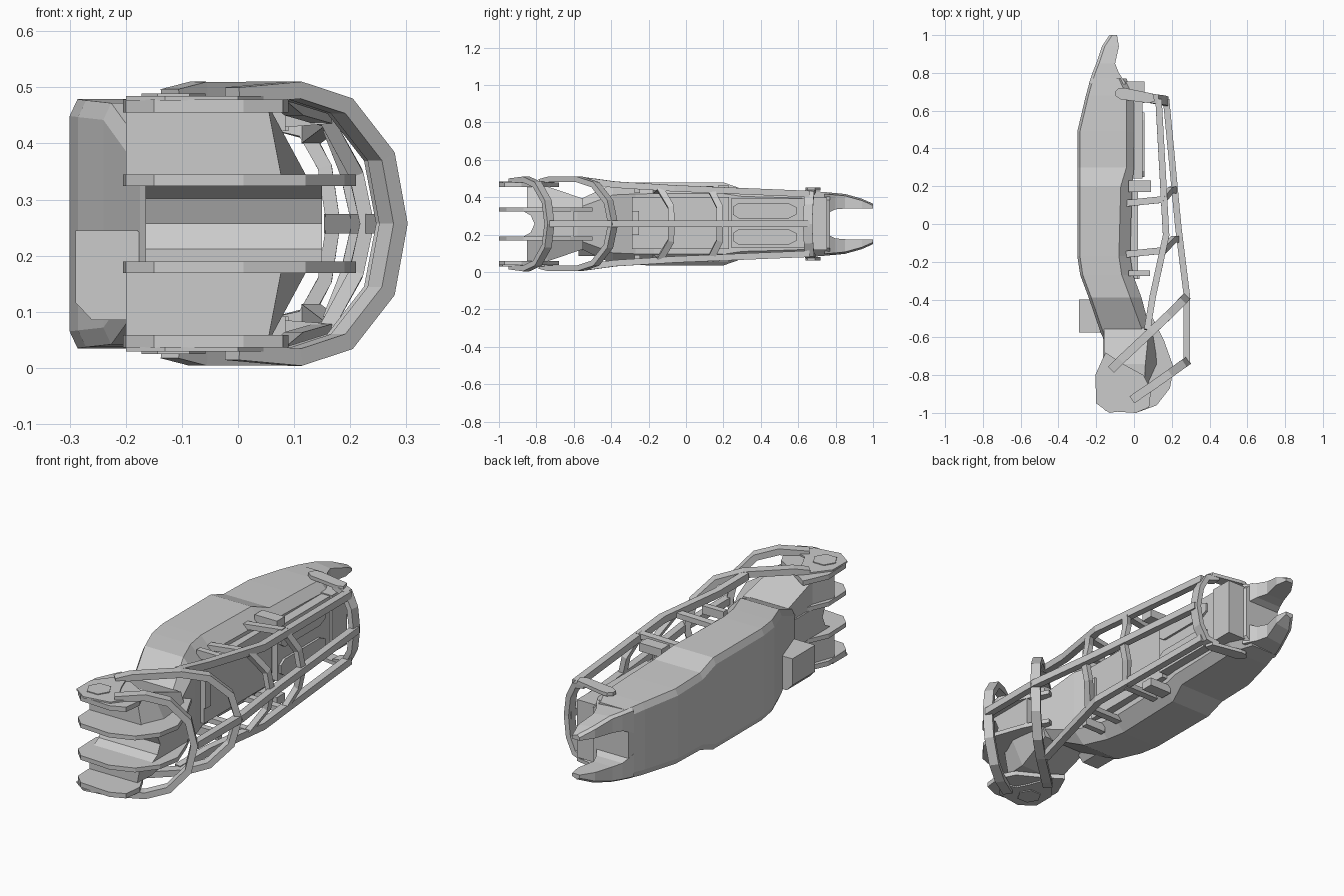
import bpy, bmesh
from math import cos, sin, pi
from mathutils import Vector

MID = 0.257  # height of the symmetry plane; all parts are built relative to it


def finish(name, bm, mirror=False):
    bmesh.ops.recalc_face_normals(bm, faces=bm.faces)
    me = bpy.data.meshes.new(name)
    bm.to_mesh(me)
    bm.free()
    ob = bpy.data.objects.new(name, me)
    ob.location.z = MID
    bpy.context.collection.objects.link(ob)
    if mirror:
        m = ob.modifiers.new("Mirror", 'MIRROR')
        m.use_axis = (False, False, True)
        m.use_mirror_merge = False
    return ob


def loft(name, rings, mirror=False):
    """Skin a row of equal-sized point loops and cap both ends."""
    bm = bmesh.new()
    loops = [[bm.verts.new(p) for p in r] for r in rings]
    n = len(loops[0])
    for a, b in zip(loops, loops[1:]):
        for i in range(n):
            j = (i + 1) % n
            bm.faces.new((a[i], a[j], b[j], b[i]))
    bm.faces.new(loops[0])
    bm.faces.new(loops[-1][::-1])
    return finish(name, bm, mirror)


def prism(name, outline, z0, z1, mirror=True):
    return loft(name, [[(x, y, z) for x, y in outline] for z in (z0, z1)], mirror)


def box(name, x0, x1, y0, y1, z0, z1, mirror=False):
    return prism(name, [(x0, y0), (x1, y0), (x1, y1), (x0, y1)], z0, z1, mirror)


def beam(name, pts, normal, w=0.034, h=0.034, mirror=False):
    """Square bar with mitred joints along a path lying about in a plane."""
    pts, normal, rings = [Vector(p) for p in pts], Vector(normal), []
    for i, p in enumerate(pts):
        a = (p - pts[i - 1]).normalized() if i else None
        b = (pts[i + 1] - p).normalized() if i < len(pts) - 1 else None
        t = ((a or b) + (b or a)).normalized()
        k = 1 / max(0.6, t.dot(a or b))
        s = t.cross(normal).normalized()
        n = s.cross(t)
        rings.append([p + s * (u * k * w / 2) + n * (v * h / 2)
                      for u, v in ((-1, -1), (1, -1), (1, 1), (-1, 1))])
    return loft(name, rings, mirror)


def mirrored(path):
    """Complete an upper half path with its reflection below the plane."""
    return path + [(x, y, -z) for x, y, z in reversed(path) if z > 0]


# main shell: octagonal sections (y, back x, front x, half height, front chamfer)
shell = [(-0.68, -0.12, 0.10, 0.085, 0.03), (-0.58, -0.175, 0.09, 0.125, 0.04),
         (-0.39, -0.24, 0.04, 0.215, 0.06), (-0.27, -0.285, -0.005, 0.22, 0.06),
         (-0.17, -0.30, -0.02, 0.222, 0.06), (0.20, -0.30, -0.01, 0.222, 0.06),
         (0.30, -0.30, 0.0, 0.187, 0.04), (0.49, -0.30, 0.0, 0.182, 0.04),
         (0.68, -0.255, 0.0, 0.175, 0.04), (0.77, -0.23, -0.04, 0.168, 0.04)]
loft("main_shell", [[(xf, y, -h + c), (xf, y, h - c), (xf - c, y, h), (xb + 0.014, y, h),
                     (xb, y, h - 0.03), (xb, y, 0.03 - h), (xb + 0.014, y, -h), (xf - c, y, -h)]
                    for y, xb, xf, h, c in shell])

# pair of prongs at the far end: (y, back x, front x, inner z, outer z)
prong = [(0.74, -0.24, -0.04, 0.05, 0.17), (0.80, -0.22, -0.08, 0.078, 0.165),
         (0.85, -0.20, -0.10, 0.082, 0.16), (0.94, -0.17, -0.08, 0.083, 0.135),
         (1.0, -0.13, -0.09, 0.083, 0.108)]
loft("end_prong", [[(a, y, i), (b, y, i), (b, y, o - 0.01), (a + 0.015, y, o), (a, y, o - 0.01)]
                   for y, a, b, i, o in prong], True)

# hinge knuckle: round inner plates, outer plates, walls between them, hollow core
inner = [(-0.15, -0.62), (-0.16, -0.70), (-0.205, -0.80), (-0.20, -0.94), (-0.15, -0.99),
         (0.01, -1.0), (0.12, -0.96), (0.19, -0.87), (0.21, -0.76), (0.16, -0.62), (0.10, -0.5)]
prism("hinge_inner_plate", inner, 0.067, 0.088)
outer = [(-0.15, -0.68), (-0.16, -0.70), (-0.205, -0.80), (-0.20, -0.94), (-0.15, -0.99),
         (0.01, -1.0), (0.08, -0.97), (0.09, -0.88), (0.05, -0.80), (-0.06, -0.74)]
prism("hinge_outer_plate", outer, 0.198, 0.221)
loft("hinge_wall", [[(a, y, 0.07), (b, y, 0.07), (c, y, t), (a, y, t)]
                    for y, a, b, c, t in ((-0.85, -0.2, 0.08, 0.055, 0.2),
                                          (-0.74, -0.16, 0.13, 0.06, 0.2),
                                          (-0.55, -0.16, 0.10, 0.08, 0.135))], True)
trough = [(-0.87, -0.068), (-0.83, -0.045), (-0.81, 0), (-0.83, 0.045), (-0.87, 0.068),
          (-0.6, 0.068), (-0.6, -0.068)]
loft("hinge_core", [[(x, y, z) for y, z in trough] for x in (-0.165, 0.15)])

# frame bracket plates with hexagonal bolts
prism("bracket_plate", [(-0.2, -0.84), (-0.2, -0.95), (-0.13, -1.0), (0.0, -0.98), (0.06, -0.90),
                        (-0.02, -0.88), (-0.05, -0.82), (-0.08, -0.74), (-0.13, -0.75)],
      0.22, 0.228)
prism("hex_bolt", [(-0.115 + 0.057 * cos(i * pi / 3), -0.9 + 0.057 * sin(i * pi / 3))
                   for i in range(6)], 0.22, 0.232)

# two large hoops of the cage, each swept in a slanted plane
hoop1 = mirrored([(-0.01, -0.93, 0.228), (0.10, -0.855, 0.238), (0.185, -0.795, 0.21),
                  (0.255, -0.745, 0.12), (0.277, -0.73, 0)])
beam("front_hoop", hoop1, (-0.57, 0.82, 0), 0.03, 0.045)
hoop2 = mirrored([(-0.12, -0.77, 0.225), (-0.07, -0.72, 0.238), (0.09, -0.57, 0.238),
                  (0.18, -0.485, 0.21), (0.25, -0.415, 0.12), (0.273, -0.39, 0)])
beam("middle_hoop", hoop2, (-0.7, 0.7, 0), 0.03, 0.045)

# end hoop with rounded side tabs
hoop3 = mirrored([(0.06, 0.67, 0.18), (0.12, 0.66, 0.165), (0.155, 0.655, 0.10), (0.17, 0.65, 0)])
beam("end_hoop", hoop3, (0, 1, 0), 0.025, 0.05)
prism("end_tab", [(-0.10, 0.70), (-0.08, 0.72), (-0.05, 0.72), (0.10, 0.69), (0.11, 0.65),
                  (0.08, 0.64), (-0.07, 0.66), (-0.10, 0.68)], 0.178, 0.195)

# long rails
beam("centre_rail", [(0.28, -0.73, 0), (0.28, -0.38, 0), (0.235, -0.02, 0), (0.17, 0.66, 0)],
     (0, 0, 1))
beam("side_rail", [(0.07, -0.56, 0.235), (0.10, -0.38, 0.21), (0.17, -0.06, 0.19),
                   (0.13, 0.66, 0.16)], (0, 0, 1), mirror=True)

# ladder rungs between the rails, with struts down to the shell
for name, y0, y1, xs, xc in (("front", -0.14, -0.08, 0.155, 0.23),
                             ("rear", 0.13, 0.18, 0.155, 0.215)):
    beam(name + "_rung", mirrored([(xs, y0, 0.19), (xc - 0.02, y1, 0.09), (xc, y1, 0)]),
         (0, 1, 0), 0.025, 0.035)
    beam(name + "_strut", [(-0.04, y0 - 0.02, 0.175), (xs, y0, 0.19)], (0, 1, 0),
         0.025, 0.035, True)

# inset panels on the open face
box("front_panel", -0.05, 0.02, -0.29, 0.23, -0.135, 0.145)
box("panel_latch", 0.0, 0.03, -0.29, -0.25, -0.06, 0.07)
box("rear_panel", -0.03, 0.045, 0.24, 0.65, -0.125, 0.135)
pod = [(0.25, 0.05), (0.28, 0.03), (0.55, 0.03), (0.59, 0.05), (0.59, 0.09), (0.55, 0.11),
       (0.28, 0.11), (0.25, 0.09)]
loft("panel_pod", [[(x, y, z) for y, z in pod] for x in (0.03, 0.056)], True)
box("end_block", -0.06, 0.055, 0.64, 0.755, -0.14, 0.14)
box("side_peg", -0.03, 0.09, 0.17, 0.23, 0.165, 0.205, True)
box("small_peg", -0.03, 0.085, -0.275, -0.245, 0.165, 0.205, True)

# octagonal canister on the back, low on one side
octagon = [(-0.29, -0.14), (-0.26, -0.172), (-0.17, -0.172), (-0.14, -0.14),
           (-0.14, -0.05), (-0.18, -0.012), (-0.29, -0.012)]
loft("back_canister", [[(x, y, z) for x, z in octagon] for y in (-0.575, -0.40)])
